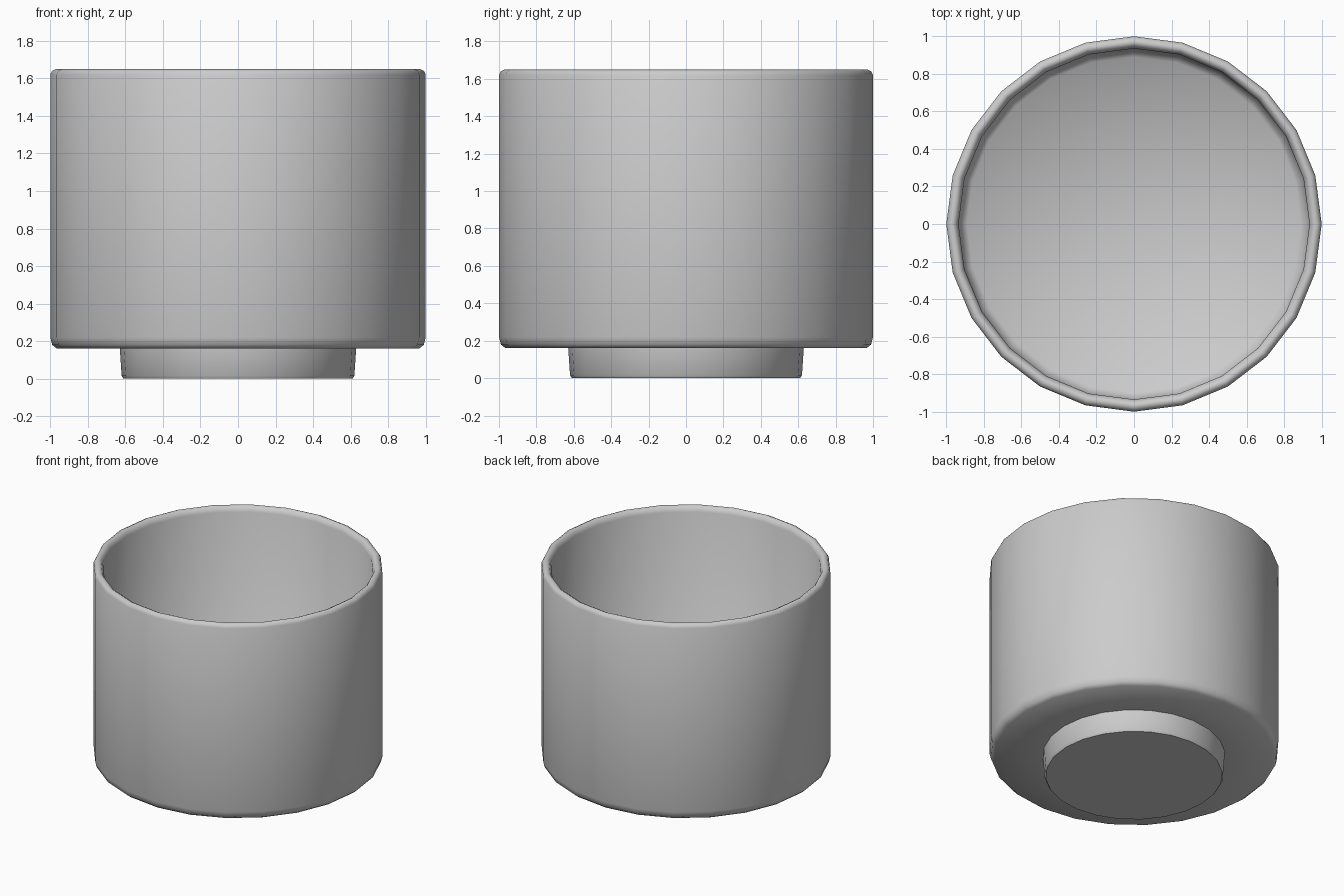
import bpy, bmesh, math

if "Cube" in bpy.data.objects:
    bpy.data.objects.remove(bpy.data.objects["Cube"])

SIDES = 24

clay = bpy.data.materials.new("light grey")
clay.diffuse_color = (0.6, 0.6, 0.6, 1)
clay.use_nodes = True
clay.node_tree.nodes["Principled BSDF"].inputs["Base Color"].default_value = clay.diffuse_color


def lathe(name, profile):
    """Spin (radius, z) points around z; radius 0 closes an end with a fan."""
    bm = bmesh.new()
    rings = []
    for r, z in profile:
        if r == 0:
            rings.append([bm.verts.new((0, 0, z))] * SIDES)
        else:
            rings.append([bm.verts.new((r * math.cos(2 * math.pi * i / SIDES),
                                        r * math.sin(2 * math.pi * i / SIDES), z))
                          for i in range(SIDES)])
    for a, b in zip(rings, rings[1:]):
        for i in range(SIDES):
            j = (i + 1) % SIDES
            quad = list(dict.fromkeys((a[i], a[j], b[j], b[i])))
            bm.faces.new(quad).smooth = True
    bmesh.ops.recalc_face_normals(bm, faces=bm.faces)
    mesh = bpy.data.meshes.new(name)
    bm.to_mesh(mesh)
    bm.free()
    mesh.materials.append(clay)
    obj = bpy.data.objects.new(name, mesh)
    bpy.context.collection.objects.link(obj)
    return obj


# Cup: underside, softened lower edge, outer wall, rounded rim, inner wall, floor
lathe("cup_body", [(0, 0.16), (0.62, 0.16), (0.965, 0.16), (0.99, 0.18), (1.0, 0.22),
                   (1.0, 1.62), (0.99, 1.64), (0.97, 1.65), (0.95, 1.64), (0.935, 1.61),
                   (0.93, 0.27), (0.89, 0.23), (0, 0.22)])

# Foot: short tapered base under the cup
foot = lathe("foot", [(0, 0.165), (0.63, 0.165), (0.62, 0.015), (0.61, 0.0), (0, 0.0)])
foot.select_set(True)
bpy.context.view_layer.objects.active = foot
bpy.ops.object.shade_smooth_by_angle(angle=math.radians(50))
